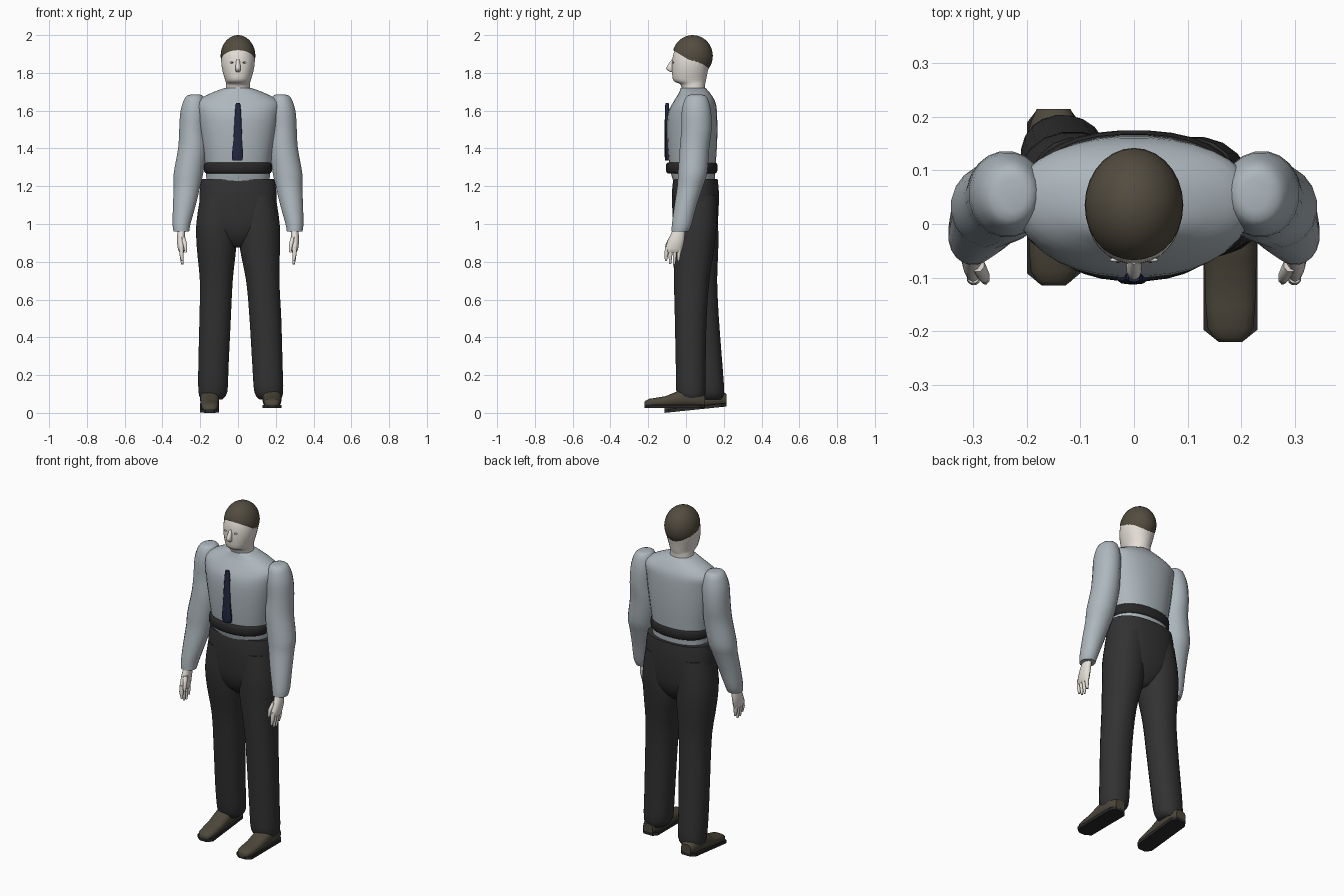
import bpy, bmesh, math
from mathutils import Vector


def material(name, rgb):
    m = bpy.data.materials.new(name)
    m.diffuse_color = (*rgb, 1)
    return m


SHIRT = material("shirt_grey", (0.42, 0.475, 0.51))
PANTS = material("trouser_charcoal", (0.032, 0.032, 0.033))
BELT = material("belt_black", (0.021, 0.021, 0.021))
SKIN = material("pale_skin", (0.78, 0.74, 0.68))
HAIR = material("hair_brown", (0.085, 0.072, 0.05))
SHOE = material("shoe_brown", (0.075, 0.064, 0.044))
TIE = material("tie_navy", (0.016, 0.021, 0.05))
EYE = material("eye_white", (0.85, 0.85, 0.85))


def finish(name, bm, mat, angle=50):
    bmesh.ops.recalc_face_normals(bm, faces=bm.faces)
    me = bpy.data.meshes.new(name)
    bm.to_mesh(me)
    bm.free()
    me.materials.append(mat)
    ob = bpy.data.objects.new(name, me)
    bpy.context.collection.objects.link(ob)
    bpy.ops.object.select_all(action='DESELECT')
    ob.select_set(True)
    bpy.context.view_layer.objects.active = ob
    bpy.ops.object.shade_smooth_by_angle(angle=math.radians(angle))
    return ob


def smooth_rings(rings, steps):
    """Catmull-Rom interpolation between the given cross-sections."""
    out = []
    for i in range(len(rings) - 1):
        a, b, c, d = (rings[max(0, min(len(rings) - 1, i + k))] for k in (-1, 0, 1, 2))
        for s in range(steps):
            t = s / steps
            out.append([0.5 * (2 * q + (r - p) * t + (2 * p - 5 * q + 4 * r - w) * t * t
                               + (3 * q - p - 3 * r + w) * t ** 3)
                        for p, q, r, w in zip(a, b, c, d)])
    return out + [list(rings[-1])]


def loft(name, rings, mat, n=20, p=2.0, steps=3, along_y=False, mirror=1, angle=50):
    """Rings are (z, cx, cy, rx, ry), or (y, cx, cz, rx, rz) when along_y."""
    bm = bmesh.new()
    loops = []
    for h, cx, cy, rx, ry in smooth_rings(rings, steps):
        loop = []
        for k in range(n):
            a = 2 * math.pi * (k + 0.5) / n
            c, s = math.cos(a), math.sin(a)
            u = (cx + rx * math.copysign(abs(c) ** (2 / p), c)) * mirror
            v = cy + ry * math.copysign(abs(s) ** (2 / p), s)
            loop.append(bm.verts.new((u, h, v) if along_y else (u, v, h)))
        loops.append(loop)
    for a, b in zip(loops, loops[1:]):
        for k in range(n):
            bm.faces.new((a[k], a[(k + 1) % n], b[(k + 1) % n], b[k]))
    bm.faces.new(loops[0])
    bm.faces.new(loops[-1])
    return finish(name, bm, mat, angle)


def ball(name, centre, radii, mat, cut=None):
    """Ellipsoid, optionally cut off below a plane (point, normal)."""
    bm = bmesh.new()
    bmesh.ops.create_uvsphere(bm, u_segments=28, v_segments=18, radius=1)
    for v in bm.verts:
        v.co = Vector(centre) + Vector(a * b for a, b in zip(v.co, radii))
    if cut:
        bmesh.ops.bisect_plane(bm, geom=bm.verts[:] + bm.edges[:] + bm.faces[:],
                               plane_co=cut[0], plane_no=cut[1], clear_inner=True)
    return finish(name, bm, mat)


# Shirt body and belt
loft("shirt_body", [(1.2, 0, .045, .168, .105), (1.3, 0, .035, .172, .122),
                    (1.45, 0, .033, .195, .133), (1.58, 0, .034, .215, .131),
                    (1.645, 0, .044, .22, .112), (1.69, 0, .045, .15, .085),
                    (1.72, 0, .038, .072, .066)], SHIRT, 32, 2.2)
loft("belt", [(1.268, 0, .03, .17, .127), (1.28, 0, .03, .18, .136),
              (1.315, 0, .03, .18, .136), (1.325, 0, .03, .17, .127)], BELT, 32, 2.3, 2)

# Tie
loft("tie", [(1.64, 0, -.1, .011, .008), (1.6, 0, -.1, .016, .012),
             (1.45, -.001, -.102, .024, .011), (1.36, -.003, -.098, .031, .015),
             (1.335, -.003, -.098, .025, .012)], TIE, 10, 2.6, 2)

# Trousers: hips and the two legs, one a step ahead of the other
loft("trouser_hips", [(1.237, 0, .05, .194, .118), (1.15, 0, .05, .205, .125),
                      (1.0, 0, .05, .195, .117), (.92, 0, .05, .11, .09),
                      (.875, 0, .05, .03, .05)], PANTS, 32, 2.3)
loft("trouser_leg_forward", [(1.15, .1, .05, .1, .112), (1.0, .113, .047, .109, .116),
                             (.87, .116, .042, .107, .109), (.7, .131, .03, .089, .095),
                             (.5, .145, .025, .085, .085), (.25, .156, .025, .081, .08),
                             (.11, .163, .026, .077, .078), (.07, .17, .03, .055, .06)],
     PANTS, 20, 2.2)
loft("trouser_leg_rear", [(1.15, -.1, .05, .1, .112), (1.0, -.113, .053, .109, .118),
                          (.87, -.114, .062, .105, .11), (.7, -.115, .076, .088, .09),
                          (.5, -.121, .092, .084, .083), (.25, -.13, .115, .081, .079),
                          (.11, -.133, .13, .077, .073), (.07, -.14, .135, .055, .058)],
     PANTS, 20, 2.2)


# Shoes: flat sole plate with a rounded upper
def shoe(name, x, toe, heel, z_toe, z_heel):
    def at(v):
        return toe + (heel - toe) * v, z_toe + (z_heel - z_toe) * v
    bm = bmesh.new()
    layers = []
    for t in (0, .018):
        pts = [(-.022, 0), (.022, 0), (.05, .07), (.05, .92), (.03, 1), (-.03, 1),
               (-.05, .92), (-.05, .07)]
        layers.append([bm.verts.new((x + u, at(v)[0], at(v)[1] + t)) for u, v in pts])
        bm.faces.new(layers[-1])
    for k in range(8):
        j = (k + 1) % 8
        bm.faces.new((layers[0][k], layers[0][j], layers[1][j], layers[1][k]))
    finish(name + "_sole", bm, BELT, 30)
    rings = []
    for v, w, h in ((0, .022, .028), (.08, .043, .044), (.35, .048, .058),
                    (.6, .05, .09), (.85, .05, .09), (1, .032, .06)):
        y, z = at(v)
        rings.append((y, x, z + .006 + h / 2, w, h / 2))
    loft(name + "_upper", rings, SHOE, 16, 2.5, 2, along_y=True)


shoe("shoe_forward", .18, -.22, .1, .025, .025)
shoe("shoe_rear", -.15, -.115, .215, 0, .034)

# Arms and hands, mirrored
for side, m in (("left", 1), ("right", -1)):
    loft("sleeve_" + side, [(1.685, .225, .055, .025, .03), (1.67, .23, .055, .05, .058),
                            (1.6, .234, .055, .071, .078), (1.5, .24, .055, .072, .081),
                            (1.4, .241, .045, .077, .079), (1.27, .262, .035, .079, .078),
                            (1.2, .27, .022, .071, .069), (1.1, .284, -.002, .061, .06),
                            (1.0, .299, -.022, .048, .053), (.96, .3, -.032, .042, .045)],
         SHIRT, 20, mirror=m)
    loft("palm_" + side, [(.98, .298, -.035, .02, .03), (.92, .302, -.05, .022, .042),
                          (.87, .3, -.065, .019, .046), (.85, .299, -.068, .012, .042)],
         SKIN, 14, mirror=m)
    for i, tip in enumerate((.805, .787, .785, .805)):
        y = -.1 + i * .022
        loft(f"finger_{i + 1}_{side}", [(.88, .3, y, .012, .011),
                                        (.84, .299, y - .004, .012, .011),
                                        (tip, .295, y - .006, .006, .006)],
             SKIN, 8, steps=2, mirror=m)
    loft("thumb_" + side, [(.93, .292, -.075, .013, .015), (.89, .28, -.098, .011, .012),
                           (.85, .277, -.106, .006, .007)], SKIN, 8, steps=2, mirror=m)
    # Eyes
    ball("eye_" + side, (.033 * m, -.067, 1.855), (.012, .004, .005), EYE)
    ball("pupil_" + side, (.03 * m, -.069, 1.855), (.004, .004, .004), HAIR)

# Neck, head, nose and hair
loft("head", [(1.67, 0, .038, .068, .062), (1.735, 0, .037, .064, .064),
              (1.757, 0, .02, .067, .086), (1.8, 0, .02, .08, .094),
              (1.85, 0, .026, .089, .1), (1.9, 0, .033, .086, .1),
              (1.95, 0, .035, .068, .08), (1.975, 0, .035, .045, .054)], SKIN, 28, 2.1)
loft("nose", [(1.872, 0, -.066, .008, .009), (1.825, 0, -.082, .015, .023),
              (1.805, 0, -.072, .011, .012)], SKIN, 10)
ball("hair", (0, .035, 1.89), (.092, .107, .11), HAIR,
     cut=((0, -.07, 1.922), (0, .53, .85)))
